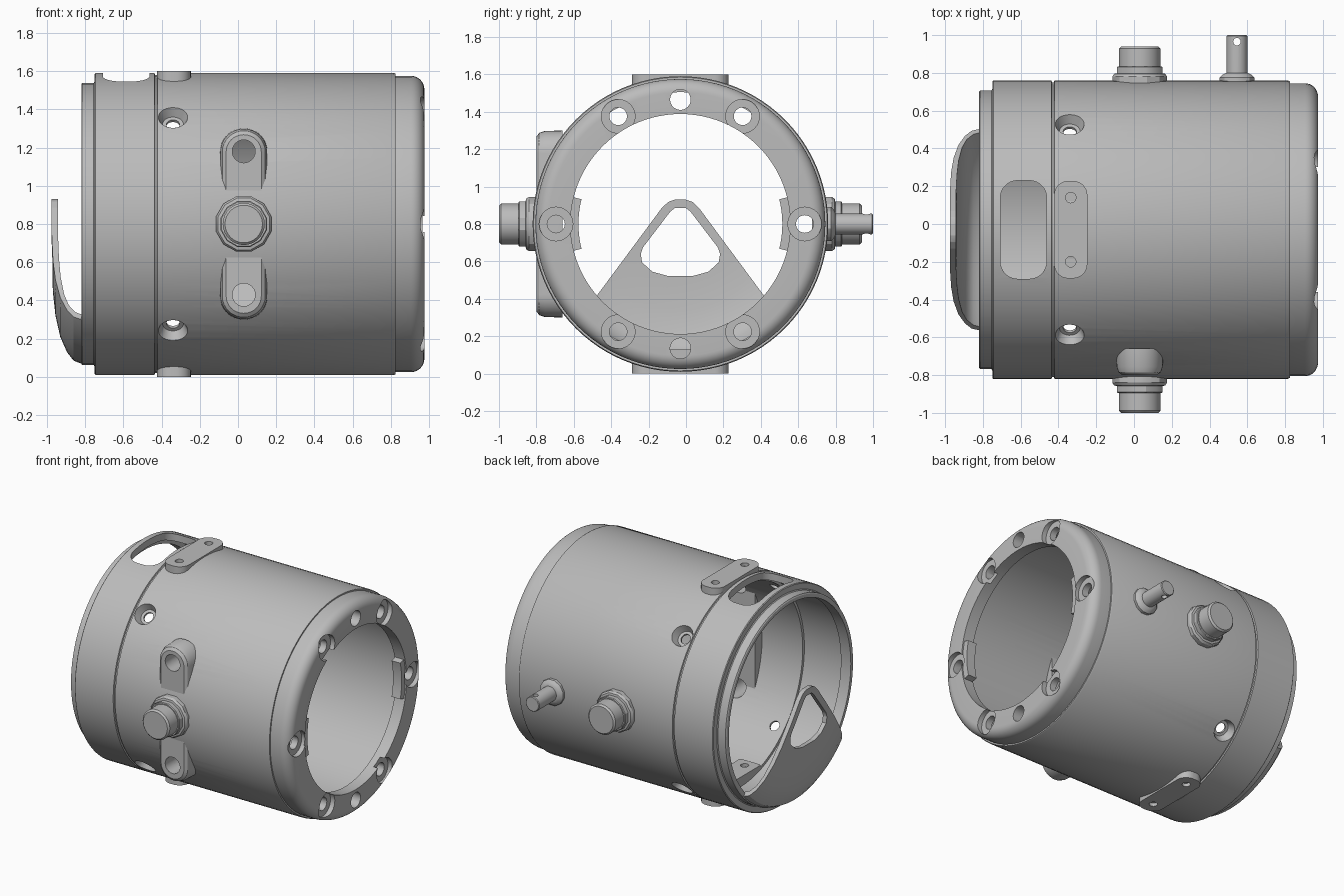
import bpy, bmesh, math
from mathutils import Vector

if "Cube" in bpy.data.objects:
    bpy.data.objects.remove(bpy.data.objects["Cube"])

CY, CZ = -0.03, 0.80           # housing axis runs along x through here
grey = bpy.data.materials.new("metal_grey")
grey.diffuse_color = (0.5, 0.5, 0.5, 1)
grey.use_nodes = True
grey.node_tree.nodes["Principled BSDF"].inputs["Base Color"].default_value = grey.diffuse_color


def make(name, rings, closed=False):
    """Skin a list of equal point rings; cap the ends unless closed."""
    bm = bmesh.new()
    vs = [[bm.verts.new(p) for p in ring] for ring in rings]
    n, m = len(vs[0]), len(vs)
    for i in range(m if closed else m - 1):
        a, b = vs[i], vs[(i + 1) % m]
        for j in range(n):
            k = (j + 1) % n
            bm.faces.new((a[j], a[k], b[k], b[j]))
    if not closed:
        bm.faces.new(vs[0])
        bm.faces.new(vs[-1])
    bmesh.ops.recalc_face_normals(bm, faces=bm.faces)
    me = bpy.data.meshes.new(name)
    bm.to_mesh(me)
    bm.free()
    me.materials.append(grey)
    ob = bpy.data.objects.new(name, me)
    bpy.context.collection.objects.link(ob)
    return ob


def rod(name, start, axis, steps, n=32):
    """Turned part along an axis; steps are (distance, radius)."""
    axis, start = Vector(axis).normalized(), Vector(start)
    u = axis.orthogonal().normalized()
    v = axis.cross(u)
    ang = [2 * math.pi * j / n for j in range(n)]
    return make(name, [[start + axis * d + (u * math.cos(t) + v * math.sin(t)) * r
                        for t in ang] for d, r in steps])


def lathe(name, profile, n=96):
    """Closed (x, radius) profile spun around the housing axis."""
    ang = [2 * math.pi * j / n for j in range(n)]
    return make(name, [[(x, CY + r * math.sin(t), CZ + r * math.cos(t)) for t in ang]
                       for x, r in profile], closed=True)


def round_box(w, h, r, n=8):
    """Rounded rectangle outline with half sizes w, h."""
    pts = []
    for q, (sx, sy) in enumerate(((1, 1), (-1, 1), (-1, -1), (1, -1))):
        for i in range(n + 1):
            t = math.pi / 2 * (q + i / n)
            pts.append((sx * (w - r) + r * math.cos(t), sy * (h - r) + r * math.sin(t)))
    return pts


def cut(ob, cutters, op='DIFFERENCE'):
    for c in cutters:
        m = ob.modifiers.new("cut", 'BOOLEAN')
        m.object, m.operation, m.solver = c, op, 'EXACT'
    dg = bpy.context.evaluated_depsgraph_get()
    me = bpy.data.meshes.new_from_object(ob.evaluated_get(dg))
    ob.modifiers.clear()
    ob.data = me
    for c in cutters:
        bpy.data.objects.remove(c)


def radial(t):
    return Vector((0, math.sin(t), math.cos(t)))


# main sleeve with front lip, seam groove and stepped bore
sleeve = lathe("sleeve", [
    (-.82, .705), (-.82, .73), (-.815, .738), (-.755, .738), (-.75, .745), (-.75, .785),
    (-.745, .79), (-.437, .79), (-.434, .78), (-.424, .78), (-.421, .79), (.815, .79),
    (.825, .785), (.825, .72), (-.42, .72), (-.42, .74), (-.74, .74), (-.74, .705)])

# raised pad on the front side
pad = make("side_pad", [[(.03 + x, y, CZ + z) for x, z in round_box(w, .375 + w, w * .98)]
                        for y, w in ((-.66, .125), (-.755, .122), (-.785, .112), (-.80, .092))])

holes = [make("slot", [[(-.585 + x, CY + y, z) for x, y in round_box(.122, .26, .09)]
                       for z in (1.3, 1.7)])]
for i in range(4):              # countersunk screw holes
    d = radial(math.pi / 4 + i * math.pi / 2)
    holes.append(rod("screw_hole", Vector((-.34, CY, CZ)) + d * .65, d,
                     [(0, .035), (.085, .035), (.086, .055), (.16, .085)], 24))
for z in (.43, 1.18):
    holes.append(rod("port", (.03, -.55, z), (0, -1, 0), [(0, .06), (.35, .06)], 24))
    pad_hole = rod("port", (.03, -.55, z), (0, -1, 0), [(0, .06), (.35, .06)], 24)
    cut(pad, [pad_hole])
cut(sleeve, holes)

# rounded end cap with an inner opening
corner = [(.905 + .07 * math.sin(t), .705 + .07 * math.cos(t))
          for t in [i * math.pi / 16 for i in range(9)]]
cap = lathe("end_cap", [(.81, .73), (.81, .765), (.825, .775)] + corner +
            [(.975, .588), (.89, .588), (.89, .69), (.82, .72)])
holes = []
for i in range(6):              # counterbored bolt holes
    p = Vector((.8, CY, CZ)) + radial(math.pi / 6 + i * math.pi / 3) * .665
    holes.append(rod("bolt_hole", p, (1, 0, 0),
                     [(0, .047), (.14, .047), (.1401, .09), (.25, .09)], 32))
for s in (-1, 1):               # plain holes at top and bottom
    holes.append(rod("plain_hole", (.8, CY, CZ + s * .665), (1, 0, 0), [(0, .055), (.3, .055)]))

# short tabs on both sides of the opening, sharing the bolt holes' line
for s in (-1, 1):
    rings = []
    for i in range(9):
        d = radial(s * (math.pi / 2 + (i - 4) / 4 * .245))
        rings.append([Vector((x, CY, CZ)) + d * r
                      for x, r in ((.895, .545), (.965, .545), (.965, .60), (.895, .60))])
    tab = make("opening_tab", rings)
    p = (.94, CY + s * .665, CZ)
    cut(tab, [rod("bore", p, (1, 0, 0), [(0, .09), (.2, .09)])])
cut(cap, holes)

# curved guard: domed shell trimmed to a triangle with a window
guard = lathe("guard", [
    (-.975, .004), (-.975, .2), (-.968, .36), (-.955, .48), (-.93, .59), (-.895, .67),
    (-.86, .715), (-.80, .738), (-.80, .706), (-.85, .685), (-.885, .64), (-.91, .57),
    (-.928, .46), (-.937, .34), (-.942, .2), (-.942, .004)])
trim = [(.03, .13), (.065, .118), (.10, .085), (.60, -.59), (.60, -.9)]
trim = trim + [(-y, z) for y, z in reversed(trim)]
window = [(.03, .085), (.055, .065), (.20, -.125), (.212, -.16), (.205, -.205),
          (.15, -.255), (.07, -.277)]
window = window + [(-y, z) for y, z in reversed(window)]


def prism(name, outline):
    return make(name, [[(x, CY + y, CZ + z) for y, z in outline] for x in (-1.1, -.7)])


cut(guard, [prism("trim", trim)], 'INTERSECT')
cut(guard, [prism("window", window)])

# flat plates on top and underneath, with screw holes
for name, z0, z1 in (("top_plate", 1.54, 1.60), ("bottom_plate", 0, .06)):
    plate = make(name, [[(-.335 + x, CY + y, z) for x, y in round_box(.088, .258, .075)]
                        for z in (z0, z1)])
    zc = 1.575 if z0 > 1 else -.05
    cut(plate, [rod("hole", (-.335, CY + s * .17, zc), (0, 0, 1), [(0, .028), (.075, .028)], 16)
                for s in (-1, 1)])

# mounting block inside the bore
block = make("inner_block", [[(-.335 + x, CY + y, z) for x, y in round_box(.085, .24, .01, 1)]
                             for z in (.05, .13)])
cut(block, [rod("hole", (-.335, CY + s * .17, .08), (0, 0, 1), [(0, .028), (.1, .028)], 16)
            for s in (-1, 1)])

# round trunnions on both sides with faceted collars
for s, name in ((-1, "front"), (1, "back")):
    rod(name + "_collar", (.03, CY + s * .74, CZ), (0, s, 0),
        [(0, .15), (.07, .15), (.085, .14), (.088, .125), (.12, .125), (.125, .12)], 12)
    rod(name + "_trunnion", (.03, CY + s * .74, CZ), (0, s, 0),
        [(0, .11), (.218, .11), (.23, .098)])

# rear pin with cross hole and collar
rod("pin_collar", (.545, .70, CZ), (0, 1, 0), [(0, .095), (.075, .095), (.09, .08), (.10, .06)], 12)
pin = rod("rear_pin", (.545, .70, CZ), (0, 1, 0), [(0, .055), (.295, .055), (.30, .05)])
cut(pin, [rod("hole", (.545, .965, .7), (0, 0, 1), [(0, .02), (.2, .02)], 16)])

# smooth shading with crisp edges
for ob in bpy.data.objects:
    ob.select_set(True)
    bpy.context.view_layer.objects.active = ob
bpy.ops.object.shade_smooth_by_angle(angle=math.radians(30))
